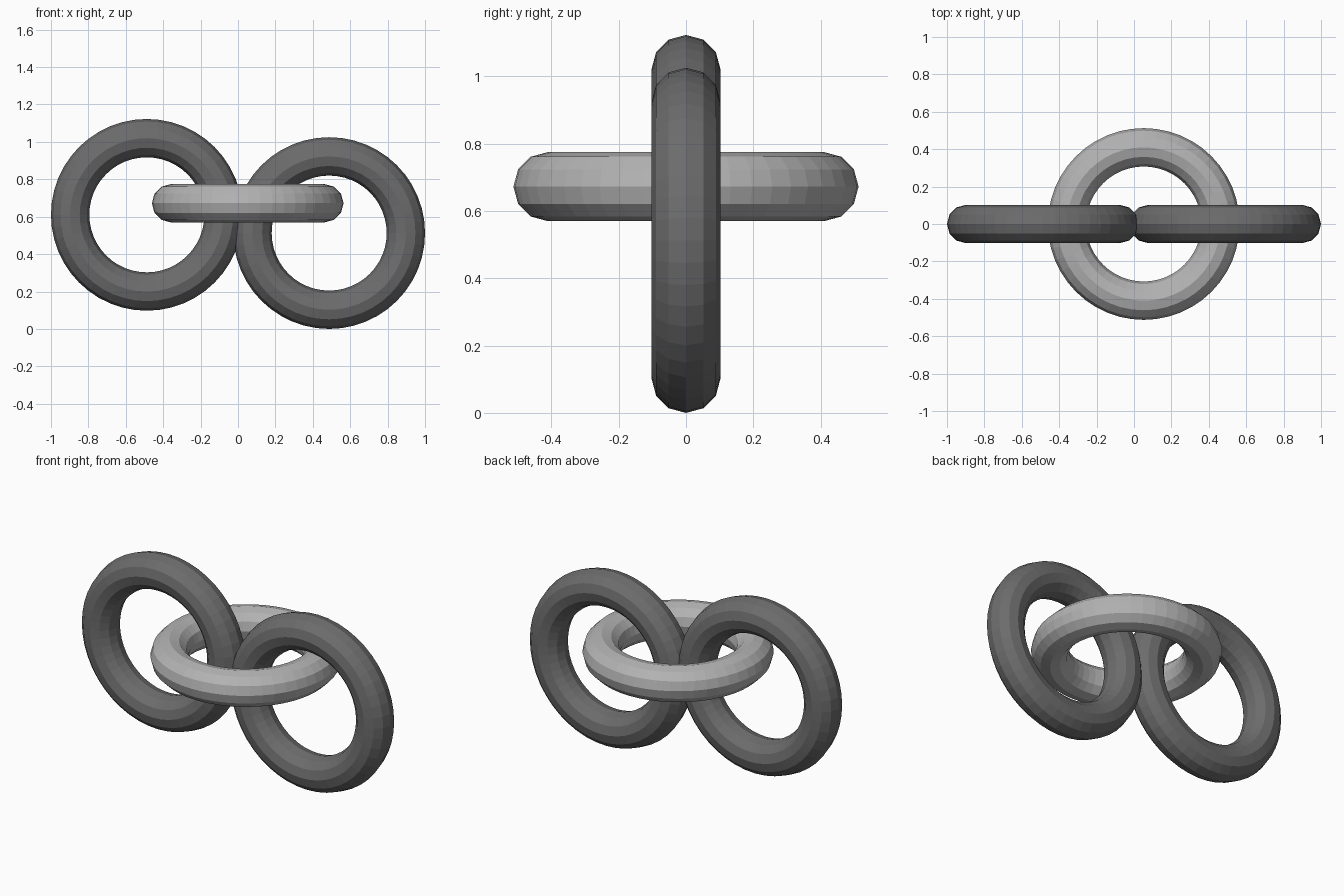
import bpy
import math

if "Cube" in bpy.data.objects:
    bpy.data.objects.remove(bpy.data.objects["Cube"])

R, r = 0.41, 0.1025  # ring radius and tube radius


def material(name, value):
    m = bpy.data.materials.new(name)
    m.diffuse_color = (value, value, value, 1)
    m.use_nodes = True
    m.node_tree.nodes["Principled BSDF"].inputs["Base Color"].default_value = m.diffuse_color
    return m


def link(name, location, tilt, mat):
    bpy.ops.mesh.primitive_torus_add(
        major_segments=48, minor_segments=12, major_radius=R, minor_radius=r,
        location=location, rotation=(tilt, 0, 0))
    ob = bpy.context.object
    ob.name = name
    ob.data.materials.clear()
    ob.data.materials.append(mat)
    for p in ob.data.polygons:
        p.use_smooth = False
        p.material_index = 0


dark = material("dark grey", 0.15)
light = material("light grey", 0.45)

# Two upright outer links, joined by a flat middle link
link("left_link", (-0.4875, 0, 0.61), math.pi / 2, dark)
link("right_link", (0.4875, 0, 0.5125), math.pi / 2, dark)
link("middle_link", (0.052, 0, 0.672), 0, light)
